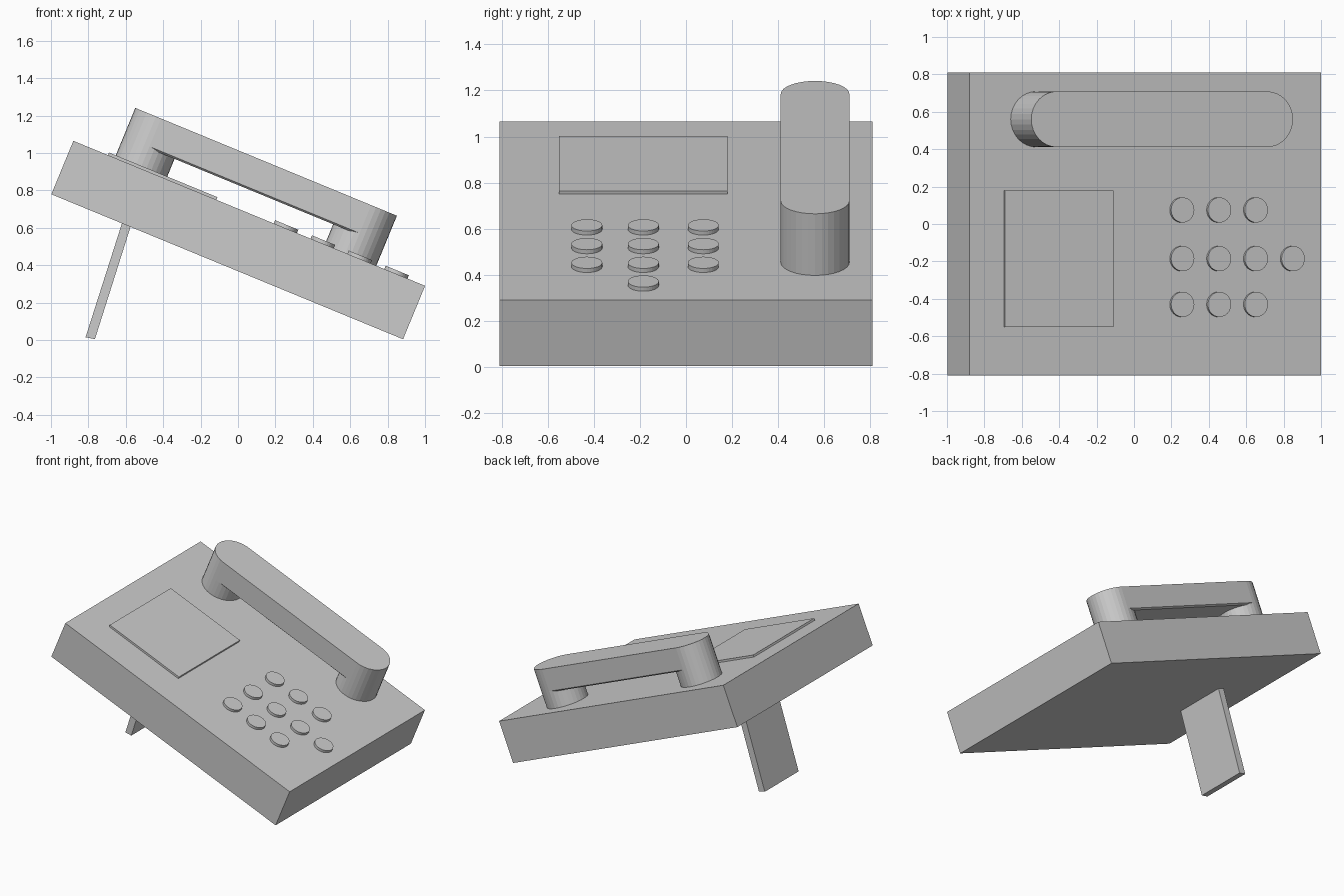
import bpy, bmesh
from math import radians, cos, sin, pi
from mathutils import Matrix, Vector

if "Cube" in bpy.data.objects:
    bpy.data.objects.remove(bpy.data.objects["Cube"])

# Local frame of the tilted console: origin at the middle of its top face
TILT = Matrix.Translation((0.06, 0, 0.6775)) @ Matrix.Rotation(radians(22.4), 4, 'Y')


def prism(name, base, offset, matrix=TILT):
    """Extrude a closed outline of 3D points along an offset vector."""
    bm = bmesh.new()
    offset = Vector(offset)
    low = [bm.verts.new(Vector(p)) for p in base]
    high = [bm.verts.new(Vector(p) + offset) for p in base]
    bm.faces.new(low[::-1])
    bm.faces.new(high)
    n = len(low)
    for i in range(n):
        j = (i + 1) % n
        bm.faces.new((low[i], low[j], high[j], high[i]))
    bmesh.ops.transform(bm, matrix=matrix, verts=bm.verts)
    bmesh.ops.recalc_face_normals(bm, faces=bm.faces)
    mesh = bpy.data.meshes.new(name)
    bm.to_mesh(mesh)
    bm.free()
    ob = bpy.data.objects.new(name, mesh)
    bpy.context.collection.objects.link(ob)
    return ob


def slab(name, x0, x1, y0, y1, z0, z1):
    return prism(name, [(x0, y0, z0), (x1, y0, z0), (x1, y1, z0), (x0, y1, z0)],
                 (0, 0, z1 - z0))


def disc(name, x, y, r, z0, z1, sides=32):
    ring = [(x + r * cos(2 * pi * i / sides), y + r * sin(2 * pi * i / sides), z0)
            for i in range(sides)]
    return prism(name, ring, (0, 0, z1 - z0))


# Console body and display panel
slab("console_body", -1.017, 1.017, -0.81, 0.81, -0.309, 0)
slab("display_panel", -0.817, -0.19, -0.55, 0.18, -0.01, 0.015)

# Keypad: three rows of three, plus a single key at the bottom
keys = [(c, r) for r in range(3) for c in range(3)] + [(1, 3)]
for c, r in keys:
    disc(f"key_{r}_{c}", 0.209 + 0.213 * r, (-0.43, -0.185, 0.075)[c], 0.067, -0.01, 0.019)

# Handset: earpiece, mouthpiece and the grip joining them
X0, X1, HY, R, TOP = -0.629, 0.586, 0.56, 0.149, 0.289
disc("handset_earpiece", X0, HY, R, -0.005, TOP)
disc("handset_mouthpiece", X1, HY, R, -0.005, TOP)
grip = [(-R, TOP), (-R, 0.127), (-R + 0.012, 0.117),
        (R - 0.012, 0.117), (R, 0.127), (R, TOP)]
prism("handset_grip", [(X0, HY + y, z) for y, z in grip], (X1 - X0, 0, 0))

# Rear prop leg
leg = [(-0.815, 0.015), (-0.765, 0.005), (-0.57, 0.62), (-0.617, 0.635)]
prism("prop_leg", [(x, -0.185, z) for x, z in leg], (0, 0.405, 0), Matrix.Identity(4))
